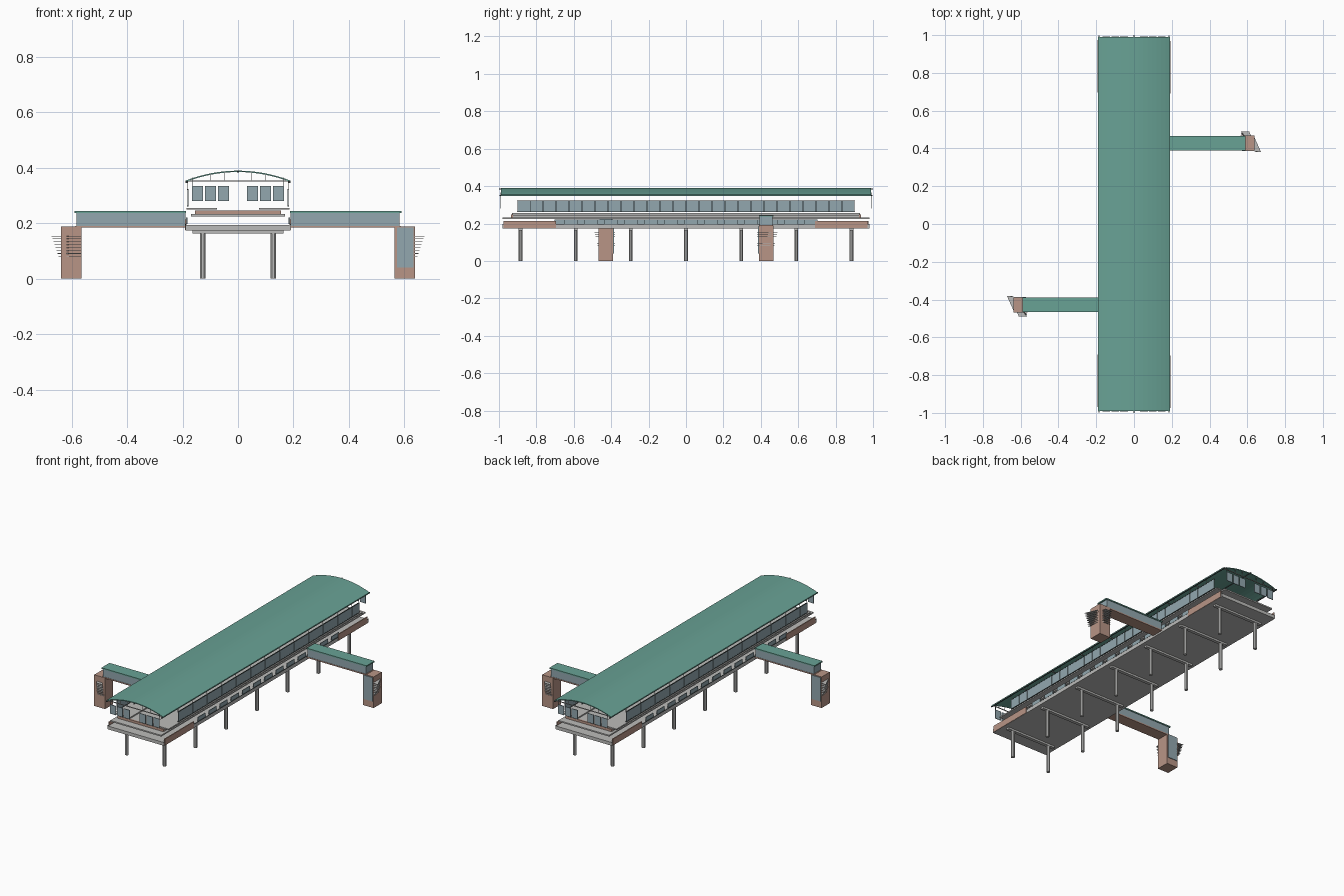
import bpy, bmesh, math
from mathutils import Matrix

if "Cube" in bpy.data.objects:
    bpy.data.objects.remove(bpy.data.objects["Cube"])


def mat(name, rgb):
    m = bpy.data.materials.new(name)
    m.diffuse_color = (*rgb, 1)
    m.use_nodes = True
    m.node_tree.nodes["Principled BSDF"].inputs["Base Color"].default_value = m.diffuse_color
    return m


GREEN = mat("green_metal", (0.14, 0.36, 0.30))
BROWN = mat("brown_brick", (0.48, 0.30, 0.24))
GLASS = mat("blue_glass", (0.29, 0.39, 0.43))
GREY = mat("light_concrete", (0.50, 0.50, 0.49))
DARK = mat("dark_steel", (0.06, 0.08, 0.08))


def finish(name, bm, material):
    bmesh.ops.recalc_face_normals(bm, faces=bm.faces)
    me = bpy.data.meshes.new(name)
    bm.to_mesh(me)
    bm.free()
    me.materials.append(material)
    ob = bpy.data.objects.new(name, me)
    bpy.context.collection.objects.link(ob)
    return ob


def add_box(bm, x0, x1, y0, y1, z0, z1):
    m = Matrix.Translation(((x0 + x1) / 2, (y0 + y1) / 2, (z0 + z1) / 2))
    m = m @ Matrix.Diagonal((x1 - x0, y1 - y0, z1 - z0, 1))
    bmesh.ops.create_cube(bm, size=1, matrix=m)


def boxes(name, material, items, turned=False):
    """Boxes in one object; turned repeats them half a turn about z."""
    bm = bmesh.new()
    for b in items:
        add_box(bm, *b)
        if turned:
            x0, x1, y0, y1, z0, z1 = b
            add_box(bm, -x1, -x0, -y1, -y0, z0, z1)
    return finish(name, bm, material)


def add_prism(bm, pts, z0, z1):
    lo = [bm.verts.new((x, y, z0)) for x, y in pts]
    hi = [bm.verts.new((x, y, z1)) for x, y in pts]
    bm.faces.new(lo)
    bm.faces.new(hi)
    n = len(pts)
    for i in range(n):
        j = (i + 1) % n
        bm.faces.new((lo[i], lo[j], hi[j], hi[i]))


def arc_z(x):
    return 0.390 - 0.036 * (x / 0.19) ** 2


# Arched roof
bm = bmesh.new()
rings = []
for i in range(17):
    x = -0.19 + 0.38 * i / 16
    z = arc_z(x)
    rings.append([bm.verts.new((x, y, z + dz)) for y, dz in
                  ((-0.99, 0), (0.99, 0), (0.99, -0.005), (-0.99, -0.005))])
for a, b in zip(rings, rings[1:]):
    for k in range(4):
        bm.faces.new((a[k], a[(k + 1) % 4], b[(k + 1) % 4], b[k]))
bm.faces.new(rings[0])
bm.faces.new(rings[-1])
finish("roof", bm, GREEN)

# Ridge beam and eaves beams
boxes("roof_beams", DARK, [(-0.003, 0.003, -1, 1, 0.383, 0.3885),
                           (0.183, 0.189, -0.998, 0.998, 0.346, 0.352),
                           (-0.189, -0.183, -0.998, 0.998, 0.346, 0.352)])

# Roof ties and hangers
ties = []
for i in range(9):
    y = -0.985 + 1.97 * i / 8
    ties.append((-0.183, 0.183, y - 0.002, y + 0.002, 0.350, 0.354))
    for x in (-0.1, -0.05, 0.05, 0.1):
        ties.append((x - 0.001, x + 0.001, y - 0.001, y + 0.001, 0.354, arc_z(x) - 0.003))
boxes("roof_ties", GREY, ties)

# Long window rows beside the platforms, with slim hangers
panes, hangers = [], []
for i in range(25):
    y = -0.834 + i * 0.0695
    panes.append((0.179, 0.183, y + 0.001, y + 0.068, 0.265, 0.32))
    if i % 2 == 0:
        hangers.append((0.180, 0.182, y - 0.001, y + 0.001, 0.32, 0.35))
boxes("side_windows", GLASS, panes, True)
boxes("window_hangers", GREY, hangers, True)
boxes("window_rails", DARK, [(0.178, 0.184, -0.834, 0.904, 0.261, 0.265),
                             (0.178, 0.184, -0.834, 0.904, 0.32, 0.323)], True)

# Wind screens at both ends
screens, posts = [], []
for s in (-1, 1):
    for i in range(3):
        x = 0.033 + i * 0.0465
        a, b = sorted((s * x, s * (x + 0.04)))
        screens.append((a, b, -0.992, -0.988, 0.28, 0.335))
    posts.append((s * 0.164 - 0.001, s * 0.164 + 0.001, -0.991, -0.989, 0.335, 0.365))
boxes("end_windows", GLASS, screens, True)
boxes("end_window_posts", DARK, posts, True)

# Platforms, track slab and brown end edges
boxes("platforms", GREY, [(0.075, 0.185, -0.93, 0.93, 0.249, 0.256)], True)
boxes("track_slab", GREY, [(-0.17, 0.17, -0.98, 0.98, 0.225, 0.233),
                           (-0.155, 0.155, -0.925, 0.925, 0.233, 0.246)])
boxes("slab_ends", BROWN, [(-0.155, 0.155, -0.935, -0.925, 0.233, 0.247)], True)

# Lower deck with its edge rails
boxes("lower_deck", GREY, [(-0.19, 0.19, -0.98, 0.98, 0.174, 0.194)])
boxes("deck_edges", DARK, [(0.187, 0.1905, -0.98, 0.98, 0.194, 0.197)], True)

# Small concourse windows
boxes("concourse_windows", GLASS,
      [(0.183, 0.187, -0.652 + i * 0.107, -0.58 + i * 0.107, 0.197, 0.221)
       for i in range(13)], True)

# Brown parapets at the deck corners
boxes("parapets", BROWN, [(0.186, 0.192, y0, y0 + 0.28, 0.175, 0.214)
                          for y0 in (-0.975, 0.69)], True)

# Cross beams and columns
ys = [-0.885 + i * 0.295 for i in range(7)]
boxes("cross_beams", GREY, [(-0.165, 0.165, y - 0.01, y + 0.01, 0.163, 0.175) for y in ys])
bm = bmesh.new()
for y in ys:
    for x in (-0.127, 0.127):
        bmesh.ops.create_cone(bm, cap_ends=True, segments=8, radius1=0.0108, radius2=0.0108,
                              depth=0.165, matrix=Matrix.Translation((x, y, 0.0825))
                              @ Matrix.Rotation(math.pi / 8, 4, 'Z'))
finish("columns", bm, GREY)

# Footbridges to the towers
boxes("bridge_roofs", GREEN, [(0.188, 0.59, 0.39, 0.467, 0.237, 0.244)], True)
boxes("bridge_windows", GLASS, [(0.19, 0.583, 0.394, 0.398, 0.191, 0.237),
                                (0.19, 0.583, 0.459, 0.463, 0.191, 0.237),
                                (0.579, 0.583, 0.398, 0.459, 0.191, 0.237)], True)
boxes("bridge_floors", BROWN, [(0.19, 0.588, 0.392, 0.465, 0.184, 0.191)], True)

# Stair towers with a glazed side
boxes("towers", BROWN, [(0.565, 0.638, 0.39, 0.468, 0, 0.189)], True)
boxes("tower_glass", GLASS, [(0.573, 0.634, 0.386, 0.39, 0.04, 0.185)], True)

# Fanned slats on the towers, narrowing downwards
bm = bmesh.new()
for i in range(8):
    z = 0.153 - i * 0.0105
    k = 1 - i * 0.1
    for s in (1, -1):
        side = [(0.637, 0.46), (0.637 + 0.036 * k, 0.38), (0.637, 0.385)]
        rear = [(0.585, 0.467), (0.62, 0.467), (0.61, 0.467 + 0.022 * k), (0.567, 0.467 + 0.022 * k)]
        for pts in (side, rear):
            add_prism(bm, [(s * x, s * y) for x, y in pts], z, z + 0.002)
finish("tower_slats", bm, GREY)
